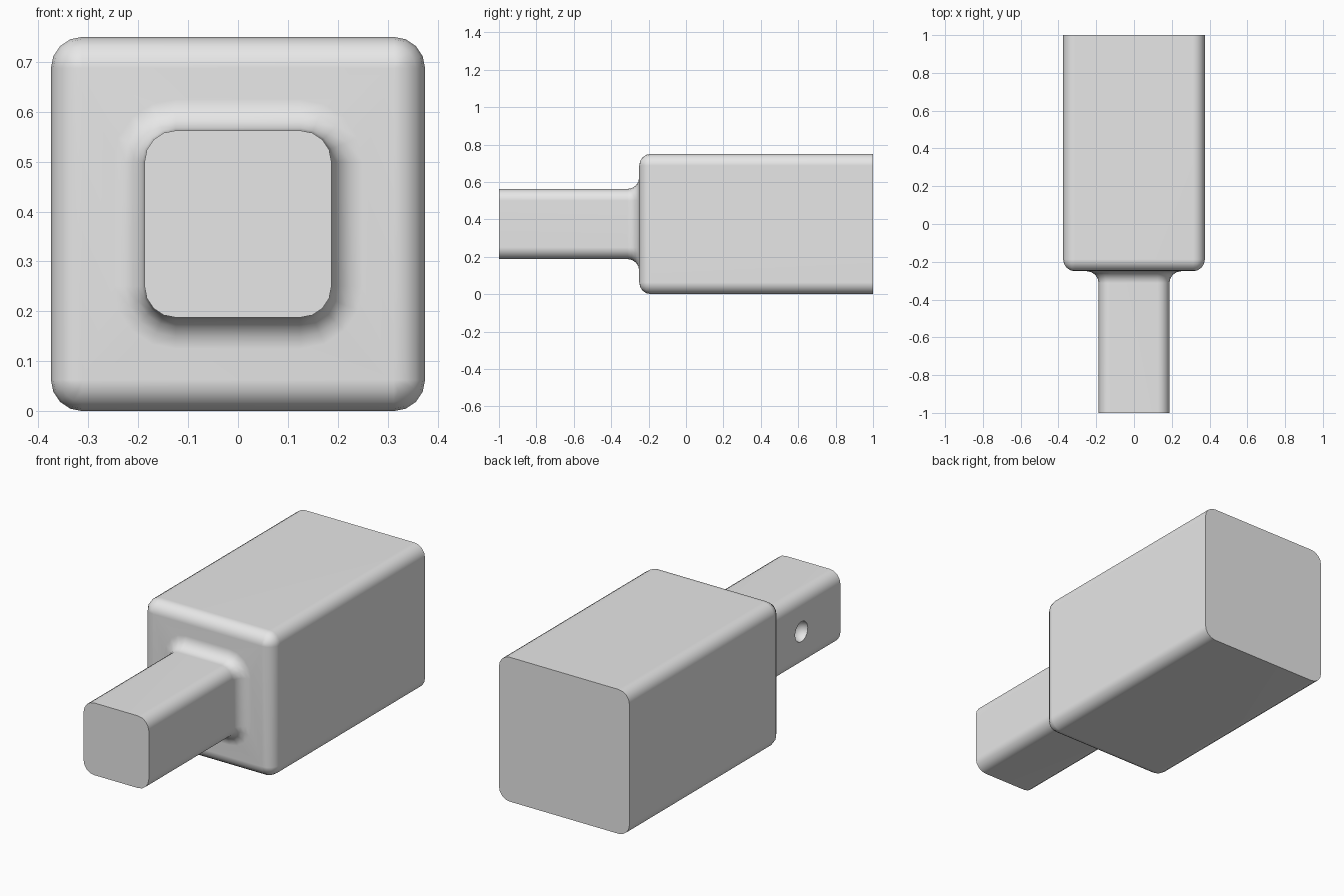
import bpy, bmesh
from math import sin, cos, pi
from mathutils import Matrix

cube = bpy.data.objects.get("Cube")
if cube:
    bpy.data.objects.remove(cube, do_unlink=True)

R = 0.0625       # radius of every rounded edge
SEG = 4          # segments per rounded edge
BODY, STUB = 0.375, 0.1875   # half widths
SHOULDER = -0.25
MID_Z = 0.375

steel = bpy.data.materials.new("plain grey")
steel.use_nodes = True
steel.diffuse_color = (0.8, 0.8, 0.8, 1)
steel.node_tree.nodes["Principled BSDF"].inputs["Base Color"].default_value = (0.8, 0.8, 0.8, 1)


def make_object(name, bm):
    mesh = bpy.data.meshes.new(name)
    bm.to_mesh(mesh)
    bm.free()
    mesh.materials.append(steel)
    obj = bpy.data.objects.new(name, mesh)
    bpy.context.collection.objects.link(obj)
    return obj


def ring(bm, y, half, radius):
    """Rounded square across the y axis."""
    verts = []
    for quarter in range(4):
        mid = (quarter + 0.5) * pi / 2
        cx = (half - radius) * (1 if cos(mid) > 0 else -1)
        cz = (half - radius) * (1 if sin(mid) > 0 else -1)
        for i in range(SEG + 1):
            a = (quarter + i / SEG) * pi / 2
            verts.append(bm.verts.new((cx + radius * cos(a), y, MID_Z + cz + radius * sin(a))))
    return verts


# Sections from the back of the body to the tip of the stub
sections = [(1, BODY, R)]
for i in range(SEG + 1):         # rounded shoulder edge
    a = i / SEG * pi / 2
    sections.append((SHOULDER + R - R * sin(a), BODY - R + R * cos(a), R * cos(a)))
for i in range(SEG + 1):         # hollow fillet at the foot of the stub
    a = i / SEG * pi / 2
    grow = R * (1 - sin(a))
    sections.append((SHOULDER - R * (1 - cos(a)), STUB + grow, R + grow))
sections.append((-1, STUB, R))

bm = bmesh.new()
rings = [ring(bm, *s) for s in sections]
count = len(rings[0])
for a, b in zip(rings, rings[1:]):
    for i in range(count):
        j = (i + 1) % count
        bm.faces.new((a[i], a[j], b[j], b[i]))
bm.faces.new(rings[0])
bm.faces.new(rings[-1])
bmesh.ops.remove_doubles(bm, verts=bm.verts, dist=0.0001)
bmesh.ops.recalc_face_normals(bm, faces=bm.faces)
body = make_object("adapter_body", bm)

# Ball detent dimple in one side of the stub
bm = bmesh.new()
bmesh.ops.create_uvsphere(bm, u_segments=20, v_segments=12, radius=0.052,
                          matrix=Matrix.Translation((-STUB, -0.68, MID_Z)))
cutter = make_object("dimple_cutter", bm)
cutter.hide_render = True

bpy.context.view_layer.objects.active = body
body.select_set(True)
cut = body.modifiers.new("dimple", 'BOOLEAN')
cut.operation = 'DIFFERENCE'
cut.solver = 'EXACT'
cut.object = cutter
bpy.ops.object.modifier_apply(modifier=cut.name)
bpy.data.objects.remove(cutter, do_unlink=True)

# Smooth rounded edges, crisp ends, flat sides
bpy.ops.object.shade_smooth_by_angle(angle=pi / 5)
normals = body.modifiers.new("flat_sides", 'WEIGHTED_NORMAL')
normals.keep_sharp = True
